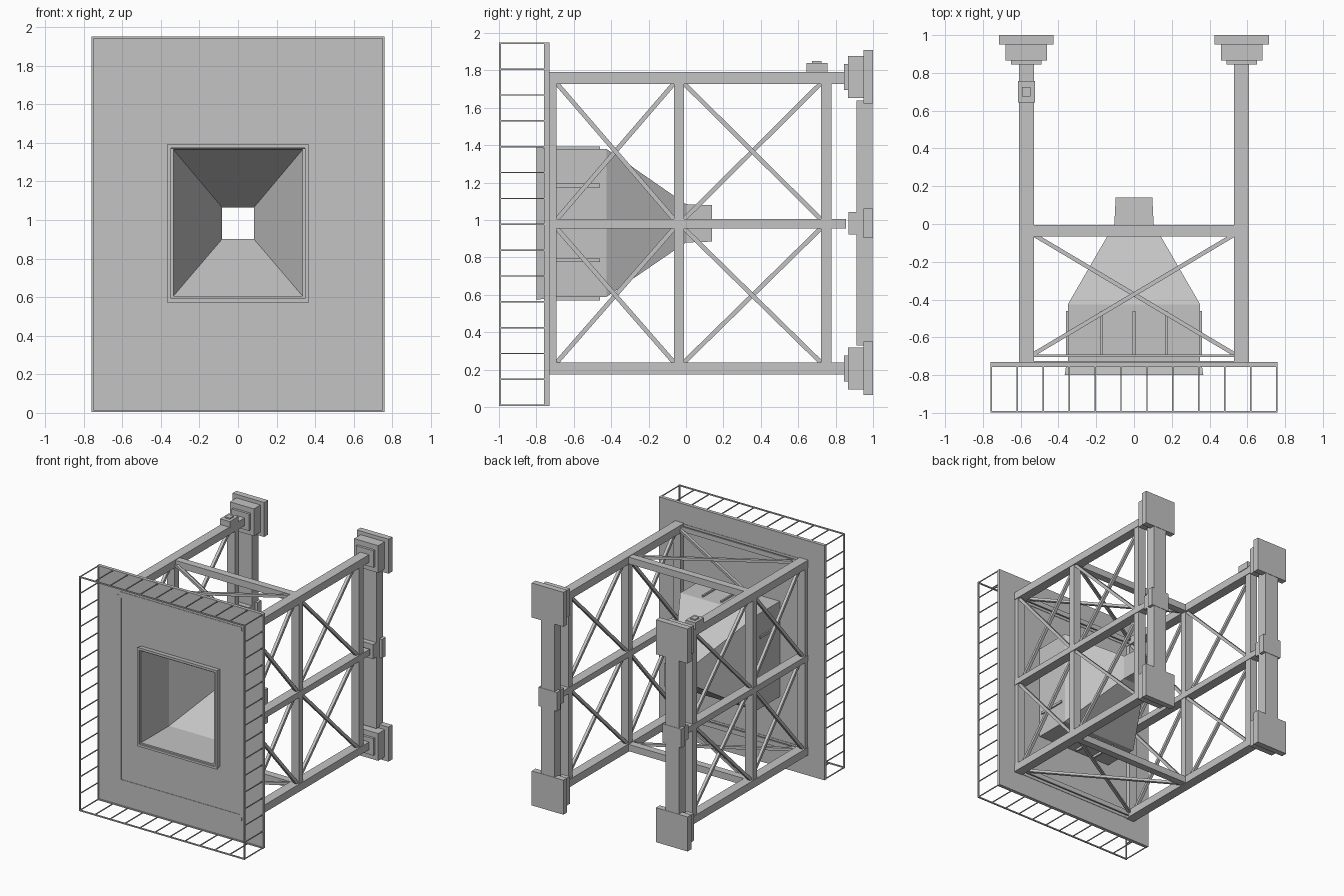
import bpy
import bmesh
from mathutils import Vector, Matrix

cube = bpy.data.objects.get("Cube")
if cube:
    bpy.data.objects.remove(cube, do_unlink=True)

grey = bpy.data.materials.new("plain grey")
grey.use_nodes = True
COLOUR = (0.55, 0.55, 0.55, 1)
grey.diffuse_color = COLOUR
grey.node_tree.nodes["Principled BSDF"].inputs["Base Color"].default_value = COLOUR


def finish(name, bm):
    bmesh.ops.recalc_face_normals(bm, faces=bm.faces)
    mesh = bpy.data.meshes.new(name)
    bm.to_mesh(mesh)
    bm.free()
    mesh.materials.append(grey)
    obj = bpy.data.objects.new(name, mesh)
    bpy.context.collection.objects.link(obj)
    return obj


def add_box(bm, x, y, z):
    """Box from (low, high) pairs."""
    lo, hi = Vector((x[0], y[0], z[0])), Vector((x[1], y[1], z[1]))
    matrix = Matrix.Translation((lo + hi) / 2) @ Matrix.Diagonal((*(hi - lo), 1))
    bmesh.ops.create_cube(bm, size=1, matrix=matrix)


def add_bar(bm, p, q, width):
    """Square bar between two points."""
    p, q = Vector(p), Vector(q)
    d = q - p
    turn = d.to_track_quat('Z', 'Y').to_matrix().to_4x4()
    matrix = Matrix.Translation((p + q) / 2) @ turn @ Matrix.Diagonal((width, width, d.length, 1))
    bmesh.ops.create_cube(bm, size=1, matrix=matrix)


def boxes(name, items):
    bm = bmesh.new()
    for item in items:
        add_box(bm, *item)
    return finish(name, bm)


def loft(name, rings):
    """Closed rectangular tube through (y, half width, z low, z high) rings."""
    bm = bmesh.new()
    loops = [[bm.verts.new(c) for c in ((-w, y, a), (w, y, a), (w, y, b), (-w, y, b))]
             for y, w, a, b in rings]
    for i, ring in enumerate(loops):
        prev = loops[i - 1]
        for k in range(4):
            n = (k + 1) % 4
            bm.faces.new((prev[k], prev[n], ring[n], ring[k]))
    return finish(name, bm)


def around(c, half):
    return (c - half, c + half)


# Front panel with a window for the horn
W, TOP, MID = 0.76, 1.95, 0.982
loft("front_panel", [(-0.75, W, 0.005, TOP), (-0.73, W, 0.005, TOP),
                     (-0.73, 0.34, 0.6, 1.365), (-0.75, 0.34, 0.6, 1.365)])

# Shallow trim with stepped corners on the panel
trim = [((s * 0.5675 - 0.0225, s * 0.5675 + 0.0225), (-0.753, -0.727), (0.21, 1.755)) for s in (-1, 1)]
trim += [((-0.56, 0.56), (-0.7535, -0.7265), around(z, 0.025)) for z in (0.205, 1.76)]
boxes("panel_trim", trim)

# Horn: straight box, taper and open throat
loft("horn", [(-0.79, 0.35, 0.59, 1.38), (-0.425, 0.35, 0.59, 1.38),
              (0.0, 0.104, 0.88, 1.085), (0.14, 0.097, 0.885, 1.08),
              (0.14, 0.083, 0.9, 1.065), (0.0, 0.083, 0.9, 1.065),
              (-0.425, 0.335, 0.605, 1.365), (-0.79, 0.335, 0.605, 1.365)])
loft("horn_collar", [(-0.8, 0.367, 0.573, 1.392), (-0.735, 0.357, 0.583, 1.382),
                     (-0.735, 0.337, 0.602, 1.362), (-0.8, 0.348, 0.592, 1.373)])

# Stiffening ribs on the horn
RIB = (-0.7, -0.46)
ribs = [(around(x, 0.007), RIB, around(MID + s * 0.4, 0.012))
        for x in (-0.17, 0, 0.17) for s in (-1, 1)]
ribs += [(around(s * 0.352, 0.009), RIB, around(z, 0.01))
         for s in (-1, 1) for z in (0.785, 1.185)]
boxes("horn_ribs", ribs)

# Open wire cage in front of the panel
bm = bmesh.new()
EDGE, LOW, HIGH = W - 0.005, 0.01, TOP - 0.005
for y in (-0.994, -0.753):
    for z in (LOW, HIGH):
        add_bar(bm, (-W, y, z), (W, y, z), 0.01)
    for x in (-EDGE, EDGE):
        add_bar(bm, (x, y, LOW), (x, y, HIGH), 0.01)
for i in range(12):
    x = -EDGE + 2 * EDGE * i / 11
    for z in (LOW, HIGH):
        add_bar(bm, (x, -0.994, z), (x, -0.75, z), 0.007)
for i in range(1, 14):
    z = LOW + (HIGH - LOW) * i / 14
    for x in (-EDGE, EDGE):
        add_bar(bm, (x, -0.994, z), (x, -0.75, z), 0.007)
finish("wire_cage", bm)

SIDE = 0.57
LEVELS = (0.207, 0.98, 1.76)
POSTS = (-0.712, -0.038, 0.75)

for side, s in (("right", -1), ("left", 1)):
    cx = s * SIDE
    # Long rails and posts
    boxes(side + "_rails", [(around(cx, 0.04), (-0.73, 0.855), around(z, h))
                            for z, h in zip(LEVELS, (0.032, 0.025, 0.032))])
    boxes(side + "_posts", [(around(cx, 0.035), around(y, h), (0.23, 1.74))
                            for y, h in zip(POSTS, (0.02, 0.027, 0.028))])
    # Crossed braces in each bay
    bm = bmesh.new()
    for y0, y1 in ((-0.69, -0.065), (-0.01, 0.72)):
        for z0, z1 in ((0.24, 0.955), (1.005, 1.73)):
            add_bar(bm, (cx - 0.012, y0, z0), (cx - 0.012, y1, z1), 0.024)
            add_bar(bm, (cx + 0.012, y0, z1), (cx + 0.012, y1, z0), 0.024)
    finish(side + "_braces", bm)

    # Rear mounts and column
    mounts = []
    for z in (0.207, 1.765):
        mounts += [(around(cx, 0.08), (0.845, 0.875), around(z, 0.07)),
                   (around(cx, 0.11), (0.865, 0.955), around(z, 0.113)),
                   (around(cx, 0.145), (0.95, 1.0), around(z, 0.143))]
    mounts += [(around(cx, 0.06), (0.87, 0.955), around(0.983, 0.06)),
               (around(cx, 0.085), (0.95, 1.0), around(0.983, 0.078))]
    boxes(side + "_rear_mounts", mounts)
    boxes(side + "_rear_column", [(around(cx, 0.062), (0.912, 0.997), (0.33, 1.64))])

# Cross beams and crossed braces at top and bottom
for name, z in (("lower", LEVELS[0]), ("upper", LEVELS[2])):
    boxes(name + "_cross_beams", [((-SIDE, SIDE), (-0.065, -0.005), around(z, 0.028)),
                                  ((-SIDE, SIDE), (-0.704, -0.69), around(z, 0.02))])
    bm = bmesh.new()
    for s in (-1, 1):
        add_bar(bm, (-s * 0.55, -0.7, z + s * 0.011), (s * 0.55, -0.045, z + s * 0.011), 0.022)
    finish(name + "_cross_braces", bm)

# Small unit on the right upper rail
boxes("rail_unit", [(around(-SIDE, 0.045), (0.643, 0.757), (1.785, 1.84)),
                    (around(-SIDE, 0.022), (0.675, 0.725), (1.835, 1.85))])
